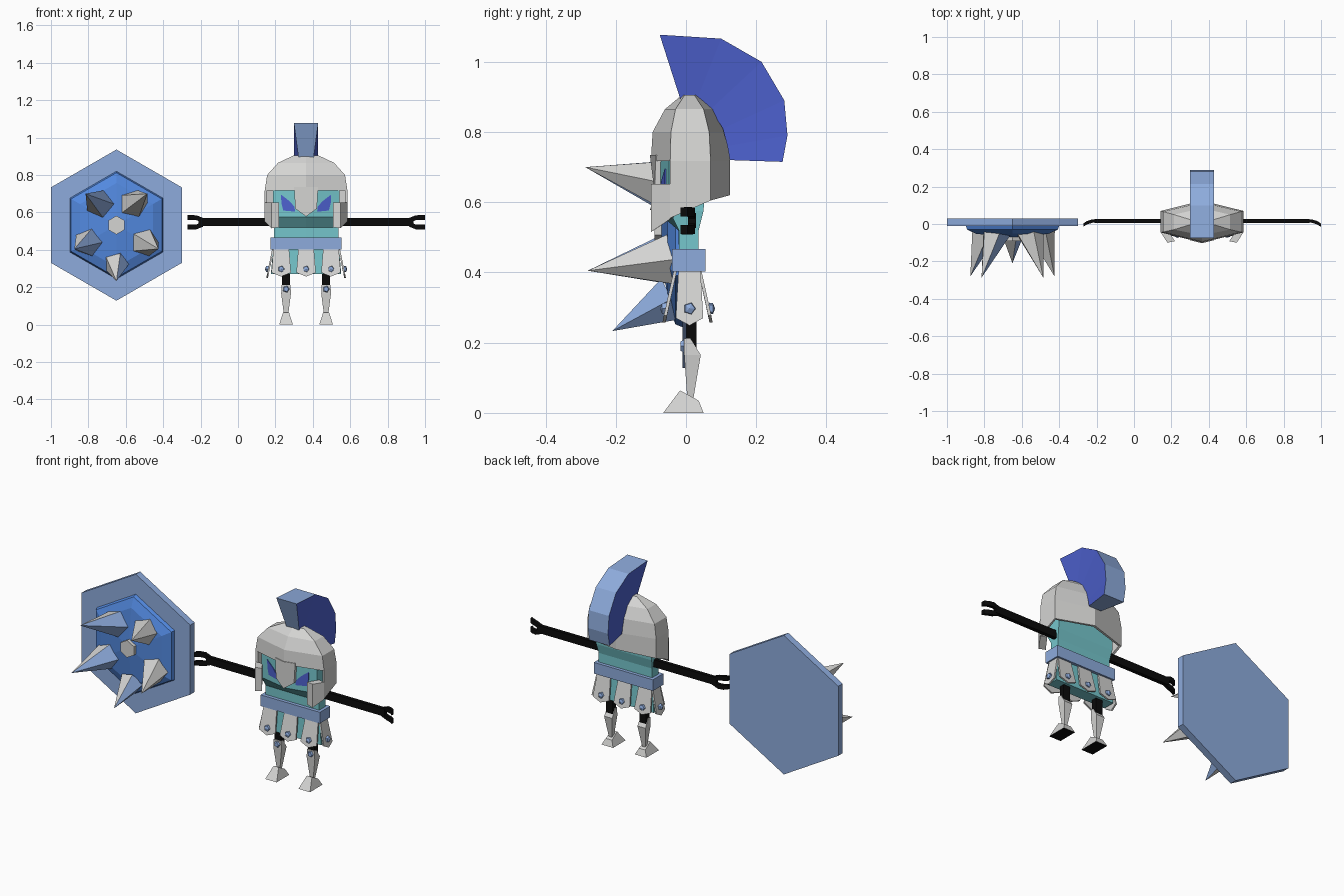
import bpy, bmesh, math
from mathutils import Vector

if "Cube" in bpy.data.objects:
    bpy.data.objects.remove(bpy.data.objects["Cube"])

def material(name, rgb):
    m = bpy.data.materials.new(name)
    m.diffuse_color = (*rgb, 1)
    m.use_nodes = True
    m.node_tree.nodes["Principled BSDF"].inputs["Base Color"].default_value = m.diffuse_color
    return m

GREY = material("pale steel", (0.66, 0.66, 0.65))
TEAL = material("turquoise", (0.18, 0.57, 0.61))
RIM = material("light blue", (0.27, 0.41, 0.72))
DOME = material("mid blue", (0.085, 0.25, 0.74))
ROYAL = material("royal blue", (0.075, 0.12, 0.62))
BLACK = material("black", (0.003, 0.003, 0.003))
CX = 0.364  # centre line of the figure

def loft(name, rings, mats, rule=None, caps=(True, True), keep=None, dx=0.0):
    """Bridge equal rings of points; a one-point ring makes a tip."""
    bm = bmesh.new()
    n = max(len(r) for r in rings)
    rows = [[bm.verts.new((p[0] + dx, p[1], p[2])) for p in (r if len(r) > 1 else list(r) * n)]
            for r in rings]
    for a, b in zip(rows, rows[1:]):
        for i in range(n):
            j = (i + 1) % n
            bm.faces.new((a[i], a[j], b[j], b[i]))
    for k, on in zip((0, -1), caps):
        if on and len(rings[k]) > 1:
            bm.faces.new(rows[k])
    bmesh.ops.remove_doubles(bm, verts=bm.verts, dist=1e-5)
    bmesh.ops.recalc_face_normals(bm, faces=bm.faces)
    bm.normal_update()
    if keep:
        bad = [f for f in bm.faces if not keep(f)]
        bmesh.ops.delete(bm, geom=bad, context='FACES')
    if rule:
        for f in bm.faces:
            f.material_index = rule(f)
    me = bpy.data.meshes.new(name)
    bm.to_mesh(me)
    bm.free()
    for m in mats:
        me.materials.append(m)
    ob = bpy.data.objects.new(name, me)
    bpy.context.collection.objects.link(ob)
    return ob

def box_ring(w, y0, y1, z):
    return [(-w, y0, z), (w, y0, z), (w, y1, z), (-w, y1, z)]

def hexagon(r, y, cx=-0.65, cz=0.532):
    return [(cx + r * math.sin(k * math.pi / 3), y, cz + r * math.cos(k * math.pi / 3)) for k in range(6)]

def around(centre, axis, r, n):
    q = Vector(axis).to_track_quat('Z', 'Y')
    return [Vector(centre) + q @ Vector((r * math.cos(2 * math.pi * k / n), r * math.sin(2 * math.pi * k / n), 0))
            for k in range(n)]

# Shield: hexagonal slab, domed boss, flat centre stud
loft("shield_rim", [hexagon(0.404, 0.03), hexagon(0.404, -0.01)], [RIM])
loft("shield_dome", [hexagon(0.29, -0.005), hexagon(0.28, -0.03), hexagon(0.225, -0.052),
                     hexagon(0.05, -0.07)], [DOME])
loft("shield_stud", [hexagon(0.05, -0.06), hexagon(0.05, -0.09)], [GREY])

# Shield spikes: five-sided, splayed outwards
spikes = [((0, -0.04, 0.325), (0, -0.21, 0.233), 0.068)]
for s in (-1, 1):
    spikes += [((s * 0.09, -0.04, 0.645), (s * 0.165, -0.287, 0.70), 0.08),
               ((s * 0.15, -0.035, 0.44), (s * 0.225, -0.28, 0.405), 0.08)]
for base, tip, r in spikes:
    axis = Vector(tip) - Vector(base)
    blue_side = base[0] <= 0
    loft("shield_spike", [around(base, axis, r, 5), [tip]], [GREY, RIM],
         lambda f: int(blue_side and f.normal.x > 0.6), dx=-0.65)

# Torso and face in one block, with a wedge-shaped face
def torso_ring(w, side, front, back, z):
    return [(-w, side, z), (0, front, z), (w, side, z), (w, back, z), (-w, back, z)]
loft("body", [torso_ring(0.188, -0.025, -0.025, 0.045, 0.27), torso_ring(0.172, -0.02, -0.02, 0.036, 0.46),
              torso_ring(0.172, -0.02, -0.022, 0.036, 0.52), torso_ring(0.178, -0.048, -0.085, 0.05, 0.575),
              torso_ring(0.178, -0.048, -0.085, 0.06, 0.745)], [TEAL], dx=CX)
loft("belt", [box_ring(0.19, -0.04, 0.055, 0.402), box_ring(0.19, -0.04, 0.055, 0.467)], [RIM], dx=CX)

# Eyes: thin plates on the wedge face
for s in (-1, 1):
    pts = [(0.134, 0.695), (0.088, 0.66), (0.062, 0.63), (0.059, 0.604), (0.122, 0.61), (0.132, 0.65)]
    loft("eye", [[(s * x, -0.085 + 0.208 * x + d, z) for x, z in pts] for d in (0.003, -0.004)],
         [ROYAL], dx=CX)

# Helmet: six-sided dome, open at the front below the brow
def helmet_ring(w, f, s0, s1, b, z):
    zf, zs, zr, zb = z if isinstance(z, tuple) else (z,) * 4
    return [(0, f, zf), (w, s0, zs), (w, s1, zr), (0, b, zb), (-w, s1, zr), (-w, s0, zs)]
helmet = loft("helmet", [helmet_ring(0.065, -0.012, -0.004, 0.024, 0.035, 0.905),
                         helmet_ring(0.15, -0.06, -0.03, 0.05, 0.085, 0.865),
                         helmet_ring(0.208, -0.095, -0.043, 0.066, 0.115, 0.8),
                         helmet_ring(0.221, -0.1, -0.045, 0.07, 0.125, 0.718),
                         helmet_ring(0.221, -0.1, -0.045, 0.07, 0.125, (0.6, 0.555, 0.605, 0.62))],
              [GREY], caps=(True, False),
              keep=lambda f: not (f.calc_center_median().z < 0.71 and f.normal.y < -0.5), dx=CX)
shell = helmet.modifiers.new("thickness", 'SOLIDIFY')
shell.thickness = 0.014
shell.offset = -1

nose = [(-0.064, 0.735), (0, 0.735), (0.064, 0.735), (0.058, 0.62), (0, 0.578), (-0.058, 0.62)]
loft("nose_guard", [[(x, -0.103 + 0.25 * abs(x) + d, z) for x, z in nose] for d in (0, 0.02)], [GREY], dx=CX)
for s in (-1, 1):
    plan = [(0.221, -0.045, 0.552), (0.185, -0.1, 0.515), (0.145, -0.092, 0.52), (0.182, -0.036, 0.557)]
    loft("cheek_guard", [[(s * x, y, z) for x, y, z in plan], [(s * x, y, 0.652) for x, y, z in plan]],
         [GREY], dx=CX)

# Crest: tapered fan swept over the helmet
outer = [(-0.075, 1.077), (0.10, 1.066), (0.215, 1.0), (0.28, 0.89), (0.289, 0.79), (0.275, 0.715)]
inner = [(-0.015, 0.89), (0.03, 0.89), (0.07, 0.865), (0.105, 0.81), (0.118, 0.76), (0.125, 0.72)]
loft("crest", [[(-0.04, *i), (0.04, *i), (0.065, *o), (-0.065, *o)] for i, o in zip(inner, outer)],
     [RIM, ROYAL], lambda f: int(abs(f.normal.x) > 0.6), dx=CX)

# Arms with forked hands that curl forwards
for s in (-1, 1):
    loft("arm", [[(s * x, y, z) for y, z in ((0.006, 0.527), (0.028, 0.527), (0.028, 0.57), (0.006, 0.57))]
                 for x in (0.16, 0.575)], [BLACK], dx=CX)
    for t in (-1, 1):
        path = [(0.55, 0.017, 0.01), (0.585, 0.016, 0.024), (0.615, 0.007, 0.026), (0.635, -0.006, 0.025)]
        loft("finger", [[(s * x, y + a * 0.009, 0.547 + t * (z + b * 0.013))
                         for a, b in ((-1, -1), (1, -1), (1, 1), (-1, 1))] for x, y, z in path],
             [BLACK], dx=CX)

# Skirt plates with studs, placed on a tangent and outward direction
def skirt_plate(origin, out, drop, k):
    o, n = Vector((*origin, 0)), Vector((*out, 0))
    u = Vector((-n.y, n.x, 0))
    shape = [(-0.042 * k, 0.0, 0.405), (0.042 * k, 0.0, 0.405), (0.052 * k, 0.028, 0.278 - drop),
             (0, 0.032, 0.257 - drop), (-0.052 * k, 0.028, 0.278 - drop)]
    loft("skirt_plate", [[o + u * a + n * (b + d) + Vector((0, 0, z)) for a, b, z in shape]
                         for d in (0, 0.009)], [GREY], dx=CX)
    c = o + n * 0.03 + Vector((0, 0, 0.297))
    loft("skirt_stud", [around(c, n, 0.018, 5), around(c + n * 0.012, n, 0.016, 5), [c + n * 0.018]],
         [RIM], dx=CX)
for i in (-1, 0, 1):
    skirt_plate((i * 0.133, -0.026), (0, -1), 0, 1)
    skirt_plate((i * 0.133, 0.035), (0, 1), 0, 1)
for s in (-1, 1):
    skirt_plate((s * 0.172, 0.01), (s, 0), 0.008, 0.75)

# Legs: black thigh, knee stud, tapered greave and pointed boot
for s in (-1, 1):
    x = CX + s * 0.107
    loft("thigh", [box_ring(0.021, 0.0, 0.03, 0.175), box_ring(0.021, 0.0, 0.03, 0.29)], [BLACK], dx=x)
    loft("greave", [box_ring(0.009, 0.004, 0.02, 0.035), box_ring(0.026, -0.005, 0.042, 0.165),
                    box_ring(0.024, -0.006, 0.012, 0.212)], [GREY], dx=x)
    loft("knee_stud", [around((0, 0.0, 0.19), (0, -1, 0), 0.021, 5),
                       around((0, -0.016, 0.19), (0, -1, 0), 0.014, 5)], [RIM], dx=x)
    loft("boot", [box_ring(0.037, -0.065, 0.05, 0),
                  [(-0.016, -0.017, 0.064), (0.016, -0.017, 0.064), (0.02, 0.036, 0.035), (-0.02, 0.036, 0.035)]],
         [GREY, BLACK], lambda f: int(f.normal.z < -0.9), dx=x)
